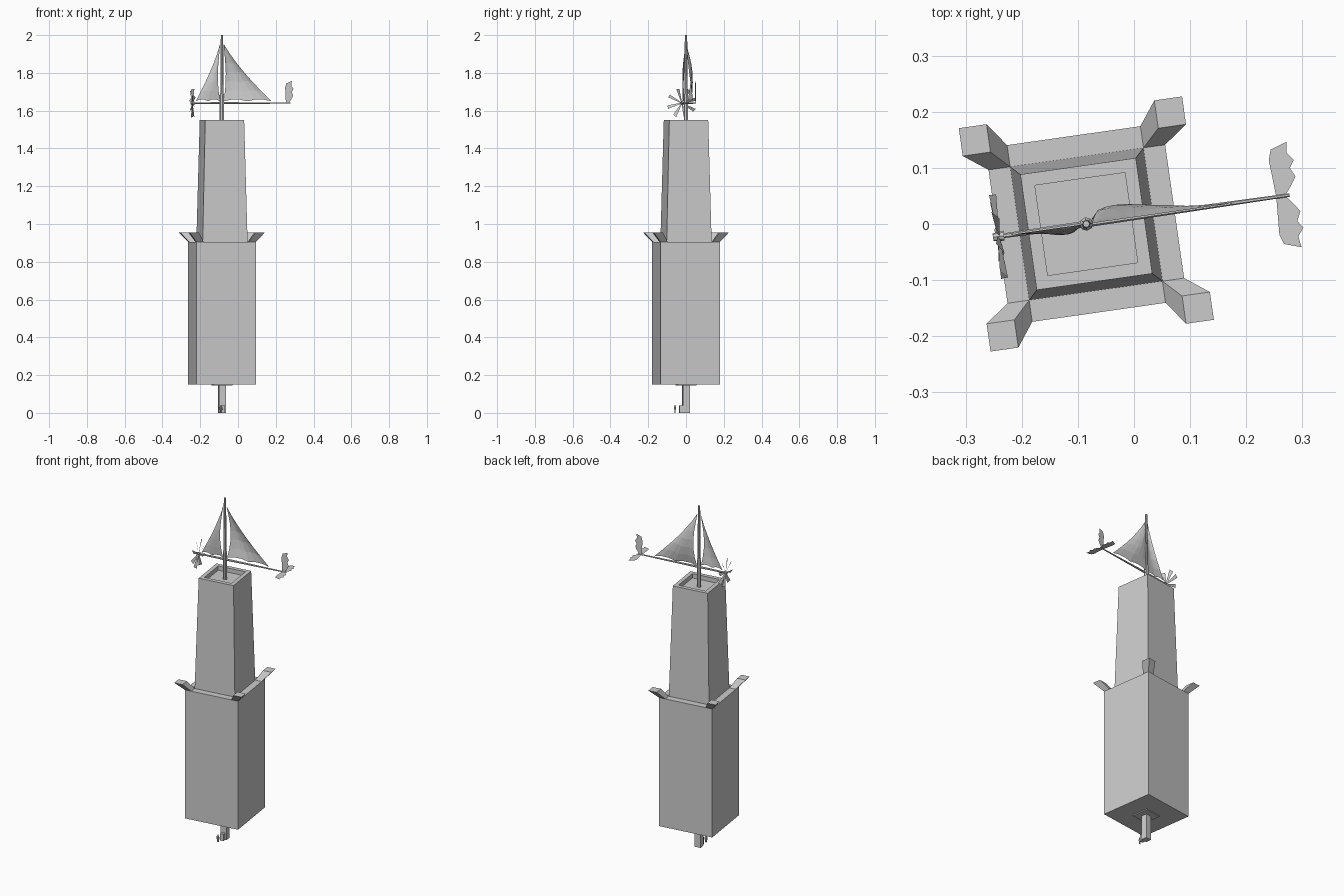
import bpy, bmesh, math
from mathutils import Matrix, Vector

if "Cube" in bpy.data.objects:
    bpy.data.objects.remove(bpy.data.objects["Cube"])

# Whole tower is turned slightly about the vertical
M = Matrix.Translation((-0.085, 0, 0)) @ Matrix.Rotation(math.radians(8.1), 4, 'Z')

grey = bpy.data.materials.new("stone_grey")
grey.diffuse_color = (0.6, 0.6, 0.6, 1)
grey.use_nodes = True
grey.node_tree.nodes["Principled BSDF"].inputs["Base Color"].default_value = grey.diffuse_color


def make(name, verts, faces, fix=True):
    me = bpy.data.meshes.new(name)
    bm = bmesh.new()
    vs = [bm.verts.new(M @ Vector(v)) for v in verts]
    for f in faces:
        bm.faces.new([vs[i] for i in f])
    if fix:
        bmesh.ops.recalc_face_normals(bm, faces=bm.faces)
    bm.to_mesh(me)
    bm.free()
    me.materials.append(grey)
    ob = bpy.data.objects.new(name, me)
    bpy.context.collection.objects.link(ob)
    return ob


def loft(name, rings):
    """Skin a stack of equal-length rings and cap both ends."""
    n = len(rings[0])
    verts = [p for r in rings for p in r]
    faces = [(k * n + i, k * n + (i + 1) % n, (k + 1) * n + (i + 1) % n, (k + 1) * n + i)
             for k in range(len(rings) - 1) for i in range(n)]
    last = (len(rings) - 1) * n
    faces += [tuple(range(n)), tuple(range(last, last + n))]
    return make(name, verts, faces)


def rect(x0, x1, y0, y1, z):
    return [(x0, y0, z), (x1, y0, z), (x1, y1, z), (x0, y1, z)]


def square(h, z):
    return rect(-h, h, -h, h, z)


def circle(r, z, n=8, x=0, y=0):
    return [(x + r * math.cos(2 * math.pi * i / n), y + r * math.sin(2 * math.pi * i / n), z)
            for i in range(n)]


# Tower blocks; the upper one has a sunken roof
loft("entrance_post", [square(0.018, 0), square(0.018, 0.15)])
loft("post_cap", [square(0.05, 0.144), square(0.05, 0.15)])
loft("lower_tower", [square(0.159, 0.15), square(0.159, 0.905)])
loft("upper_tower", [square(0.12, 0.905), square(0.104, 1.55),
                     square(0.081, 1.55), square(0.081, 1.525)])

# Flared horns on the four ledge corners
for i, (sx, sy) in enumerate([(1, 1), (-1, 1), (-1, -1), (1, -1)]):
    def corner(a, b, z):
        return rect(sx * a, sx * b, sy * a, sy * b, z)
    loft(f"corner_horn_{i}", [corner(0.12, 0.159, 0.905), corner(0.151, 0.201, 0.955)])

# Doorway and small standing figure at the foot
loft("doorway", [rect(-0.01, 0.01, -0.036, -0.017, 0), rect(-0.01, 0.01, -0.036, -0.017, 0.04)])
fx, fy = -0.013, -0.057
for s in (-1, 1):
    loft("figure_leg", [circle(0.002, 0, 6, fx + s * 0.003, fy), circle(0.0025, 0.018, 6, fx + s * 0.003, fy)])
    loft("figure_arm", [circle(0.0015, 0.017, 6, fx + s * 0.008, fy), circle(0.0018, 0.032, 6, fx + s * 0.006, fy)])
loft("figure_body", [circle(0.005, 0.018, 6, fx, fy), circle(0.006, 0.032, 6, fx, fy), circle(0.002, 0.034, 6, fx, fy)])
loft("figure_head", [circle(0.002, 0.034, 6, fx, fy), circle(0.004, 0.038, 6, fx, fy), circle(0.002, 0.042, 6, fx, fy)])

# Mast with thicker lower sleeve
loft("mast", [circle(0.012, 1.525), circle(0.012, 1.685), circle(0.009, 1.69),
              circle(0.007, 1.95), circle(0.006, 2.0)])

# Boom along the length of the wind vane
def xring(x, r, n=6):
    return [(x, r * math.cos(2 * math.pi * i / n), 1.64 + r * math.sin(2 * math.pi * i / n)) for i in range(n)]

loft("boom", [xring(-0.165, 0.004), xring(0.0, 0.006), xring(0.366, 0.003)])
loft("propeller_hub", [xring(-0.168, 0.007, 8), xring(-0.148, 0.009, 8)])

# Propeller blades, thin and pitched
for i in range(8):
    R = Matrix.Rotation(2 * math.pi * (i + 0.35) / 8, 4, 'X') @ Matrix.Rotation(math.radians(35), 4, 'Z')
    pts = [(0, -0.003, 0.005), (0, 0.003, 0.005), (0, 0.011, 0.076), (0, -0.011, 0.08)]
    make(f"propeller_blade_{i}", [R @ Vector(p) + Vector((-0.158, 0, 1.64)) for p in pts], [(0, 1, 2, 3)])


# Sails: triangular grids, billowing most near the mast, scalloped foot
def sail(name, side, reach, billow, n=6):
    verts = []
    for j in range(n + 1):
        v = j / n
        luff = 0.010 + 0.018 * math.sin(math.pi * v) * (1 - v * 0.5)
        leech = max(reach * (1 - v) + 0.008 - reach * 0.06 * math.sin(math.pi * v), 0.009)
        for i in range(n + 1):
            u = i / n
            x = luff + (max(leech, luff + 0.001) - luff) * u
            z = 1.65 + 0.30 * v + 0.01 * (1 - v) * abs(math.sin(2 * math.pi * u))
            y = billow * math.sin(math.pi * (0.3 + 0.7 * u)) * math.sin(math.pi * (0.1 + 0.9 * v))
            verts.append((side * x, y, z))
    w = n + 1
    faces = [(j * w + i, j * w + i + 1, (j + 1) * w + i + 1, (j + 1) * w + i)
             for j in range(n) for i in range(n)]
    make(name, verts, faces)

sail("fore_sail", -1, 0.132, -0.014)
sail("main_sail", 1, 0.257, 0.027)

# Tail fins with scalloped trailing edges: one upright, two flat
fin = [(.342, 0), (.338, .067), (.344, .085), (.374, .095), (.371, .075),
       (.382, .061), (.373, .048), (.381, .031), (.372, .018), (.358, 0)]
ring = [tuple(range(len(fin)))]
make("tail_fin_upright", [(x, 0, 1.64 + 1.23 * h) for x, h in fin], ring)
for label, s in (("left", 1), ("right", -1)):
    make(f"tail_fin_{label}", [(x, s * h, 1.64) for x, h in fin], ring)
